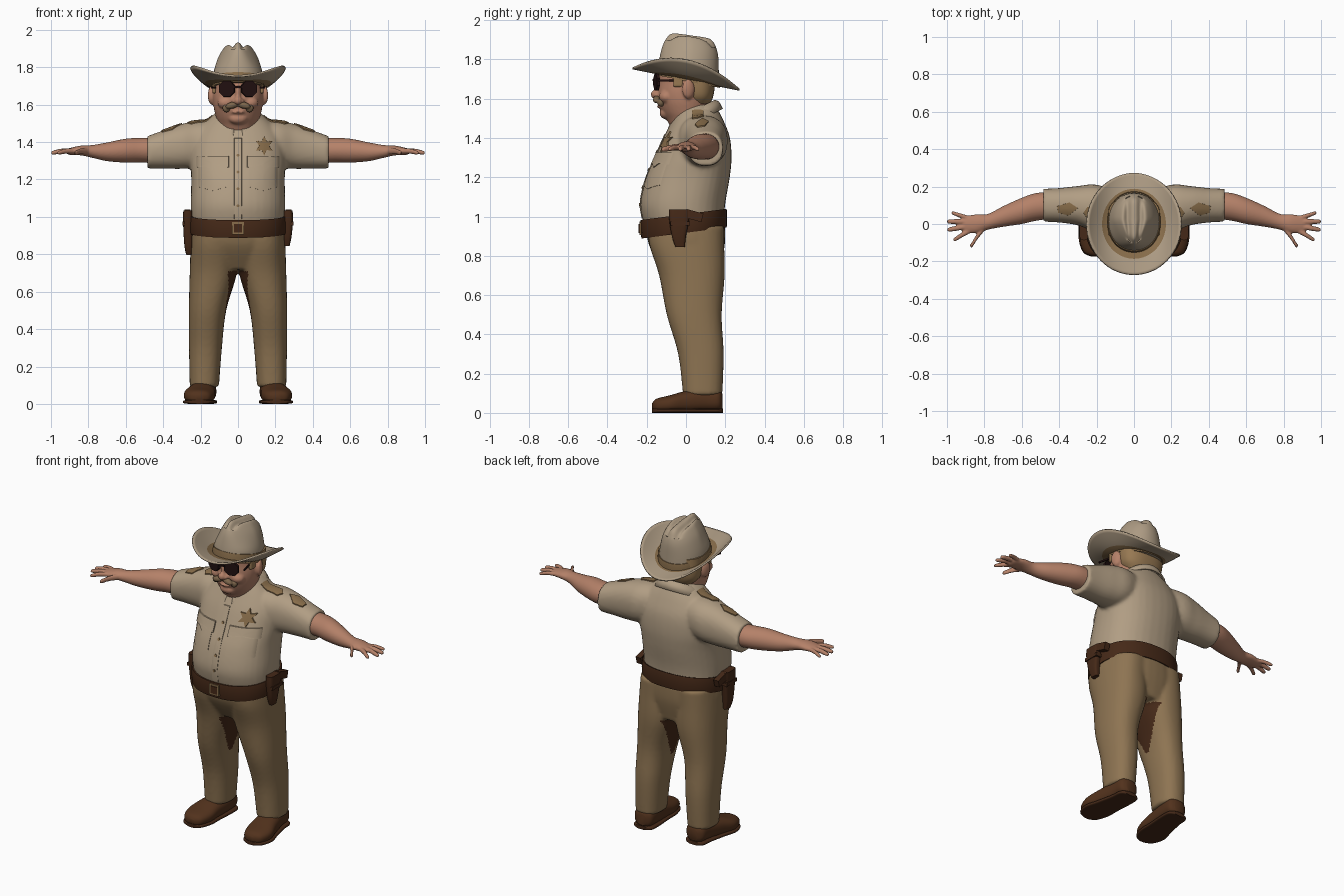
import bpy, bmesh
from math import sin, cos, pi, exp, radians
from mathutils import Vector, Matrix
from mathutils.bvhtree import BVHTree

if "Cube" in bpy.data.objects:
    bpy.data.objects.remove(bpy.data.objects["Cube"])


def material(name, *rgb):
    m = bpy.data.materials.new(name)
    m.use_nodes = True
    m.diffuse_color = (*rgb, 1)
    m.node_tree.nodes["Principled BSDF"].inputs["Base Color"].default_value = (*rgb, 1)
    return m


SHIRT = material("khaki shirt", .44, .34, .23)
PANTS = material("tan trousers", .27, .175, .085)
LEATHER = material("dark leather", .06, .022, .009)
SHOE = material("brown shoe", .085, .032, .012)
SKIN = material("skin", .46, .22, .14)
LENS = material("dark lens", .015, .005, .005)
HAIR = material("sandy hair", .31, .19, .085)
TACHE = material("grey brown moustache", .2, .13, .07)
FELT = material("hat felt", .42, .33, .23)
TAN = material("tan trim", .25, .155, .07)


def sample(rings, n):
    """Catmull-Rom interpolation between profile rings."""
    out = []
    for i in range(len(rings) - 1):
        a, b, c, d = (rings[min(max(i + k, 0), len(rings) - 1)] for k in (-1, 0, 1, 2))
        for k in range(n):
            t = k / n
            out.append([q + .5 * t * (r - p + t * (2 * p - 5 * q + 4 * r - s + t * (3 * (q - r) + s - p)))
                        for p, q, r, s in zip(a, b, c, d)])
    return out + [list(rings[-1])]


def loft(bm, axis, rings, power=2, seg=36, n=5):
    """Closed tube; each ring is position, two centres and two radii."""
    rows = []
    for a, c1, c2, r1, r2 in sample(rings, n):
        row = []
        for k in range(seg):
            u, v = cos(2 * pi * k / seg), sin(2 * pi * k / seg)
            p = c1 + r1 * abs(u) ** (2 / power) * (1 if u > 0 else -1)
            q = c2 + r2 * abs(v) ** (2 / power) * (1 if v > 0 else -1)
            row.append(bm.verts.new({"x": (a, p, q), "y": (p, a, q), "z": (p, q, a)}[axis]))
        rows.append(row)
    skin_rows(bm, rows)
    bm.faces.new(rows[0])
    bm.faces.new(rows[-1])


def skin_rows(bm, rows, closed=True):
    for r, s in zip(rows, rows[1:]):
        for k in range(len(r) if closed else len(r) - 1):
            j = (k + 1) % len(r)
            bm.faces.new((r[k], r[j], s[j], s[k]))


def place(loc, scale, rot=(0, 0, 0)):
    turn = Matrix.Identity(4)
    for angle, ax in zip(rot, "XYZ"):
        turn = Matrix.Rotation(radians(angle), 4, ax) @ turn
    return Matrix.Translation(loc) @ turn @ Matrix.Diagonal((*scale, 1))


def ball(bm, *args):
    bmesh.ops.create_uvsphere(bm, u_segments=20, v_segments=12, radius=1, matrix=place(*args))


def box(bm, *args):
    bmesh.ops.create_cube(bm, size=1, matrix=place(*args))


def both(bm):
    """Copy everything across the middle plane."""
    geo = bmesh.ops.duplicate(bm, geom=bm.verts[:] + bm.edges[:] + bm.faces[:])["geom"]
    for v in geo:
        if isinstance(v, bmesh.types.BMVert):
            v.co.x *= -1


def finish(bm, name, mats, voxel=0, passes=3, angle=40, rule=None):
    """Turn the bmesh into an object, optionally fusing its parts together."""
    bmesh.ops.recalc_face_normals(bm, faces=bm.faces[:])
    me = bpy.data.meshes.new(name)
    bm.to_mesh(me)
    bm.free()
    ob = bpy.data.objects.new(name, me)
    bpy.context.scene.collection.objects.link(ob)
    if voxel:
        r = ob.modifiers.new("Fuse", "REMESH")
        r.mode, r.voxel_size = "VOXEL", voxel
        s = ob.modifiers.new("Soften", "SMOOTH")
        s.iterations = passes
        dg = bpy.context.evaluated_depsgraph_get()
        me = bpy.data.meshes.new_from_object(ob.evaluated_get(dg))
        ob.modifiers.clear()
        ob.data = me
    me.materials.clear()
    for m in mats:
        me.materials.append(m)
    for p in me.polygons:
        p.use_smooth = True
        p.material_index = rule(p.center, p.normal) if rule else 0
    if not voxel:
        me.set_sharp_from_angle(angle=radians(angle))
    return ob


# Shirt: torso and short sleeves fused
bm = bmesh.new()
loft(bm, "x", [(.05, .075, 1.41, .09, .1), (.2, .085, 1.39, .125, .125), (.3, .098, 1.377, .105, .12),
               (.4, .1, 1.36, .092, .102), (.485, .1, 1.345, .088, .087)], 2.3)
both(bm)
loft(bm, "z", [(.92, 0, 0, .24, .2), (1, 0, -.015, .25, .21), (1.08, 0, -.015, .253, .217), (1.2, 0, .01, .25, .213),
               (1.3, 0, .037, .255, .195), (1.4, 0, .054, .245, .17), (1.48, 0, .06, .2, .135),
               (1.54, 0, .06, .14, .105), (1.57, 0, .06, .1, .085)], 2.3)
shirt = finish(bm, "shirt", [SHIRT], .011, 4)
tree = BVHTree.FromPolygons([v.co for v in shirt.data.vertices], [p.vertices[:] for p in shirt.data.polygons])


def plate(name, outline, mat, top=False, lift=.006):
    """Thin panel laid on the shirt from the front or from above."""
    way = Vector((0, 0, -1) if top else (0, 1, 0))
    pts = [Vector(a).lerp(Vector(b), k / 5) for a, b in zip(outline, outline[1:] + outline[:1]) for k in range(5)]
    mid = sum(pts, Vector((0, 0))) / len(pts)
    bm = bmesh.new()
    rows = []
    for f, h in ((.02, lift), (.25, lift), (.5, lift), (.75, lift), (1, lift), (1.02, -.008)):
        row = []
        for p in pts:
            x, w = mid.lerp(p, f)
            start = Vector((x, w, 2) if top else (x, -1, w))
            hit = tree.ray_cast(start, way)[0] or tree.find_nearest(start)[0]
            row.append(bm.verts.new(hit - way * h))
        rows.append(row)
    skin_rows(bm, rows)
    bm.faces.new(rows[0])
    finish(bm, name, [mat])


def disc(x, z, r, n=6, inner=1):
    return [(x + r * (inner if k % 2 else 1) * sin(pi * k / n), z + r * (inner if k % 2 else 1) * cos(pi * k / n))
            for k in range(2 * n)]


# Shirt details
plate("button_placket", [(-.02, .99), (.02, .99), (.02, 1.42), (-.02, 1.42)], SHIRT, lift=.004)
for i in range(4):
    plate("shirt_button", disc(0, 1.06 + .09 * i, .008, 4), TAN, lift=.008)
plate("star_badge", disc(.14, 1.38, .052, 6, .5), TAN, lift=.008)
for s in (1, -1):
    plate("chest_pocket", [(s * x, z) for x, z in ((.06, 1.3), (.21, 1.3), (.21, 1.16), (.135, 1.14), (.06, 1.16))],
          SHIRT, lift=.003)
    plate("pocket_flap", [(s * x, z) for x, z in ((.05, 1.325), (.22, 1.325), (.22, 1.265), (.17, 1.27),
                                                  (.135, 1.25), (.1, 1.27), (.05, 1.265))], SHIRT, lift=.009)
    plate("sleeve_patch", [(s * x, y) for x, y in ((.3, .085), (.345, .115), (.41, .095), (.405, .06), (.35, .045))],
          TAN, True)
    plate("shoulder_strap", [(s * x, y) for x, y in ((.14, .03), (.14, .09), (.25, .09), (.27, .06), (.25, .03))],
          TAN, True)

# Open collar with pointed front wings
bm = bmesh.new()
rows = []
for rx, ry, dz, drop in ((.112, .11, -.04, 0), (.118, .115, 0, 0), (.135, .13, -.015, .02), (.16, .148, -.06, .045)):
    row = []
    for k in range(41):
        t = radians(10 + 8.5 * k)
        y = .035 - ry * cos(t)
        z = 1.515 + .5 * y + dz - drop * max(0, cos(t)) ** 3
        row.append(bm.verts.new((rx * sin(t), y, z)))
    rows.append(row)
skin_rows(bm, rows, False)
solid = finish(bm, "collar", [SHIRT]).modifiers.new("Thickness", "SOLIDIFY")
solid.thickness, solid.offset = .01, 0

# Trousers, darker on the inner thighs
bm = bmesh.new()
loft(bm, "z", [(.09, .18, .085, .078, .1), (.3, .174, .076, .088, .116), (.5, .163, .042, .1, .14),
               (.7, .132, .03, .126, .167), (.85, .127, .005, .126, .19), (.95, .12, 0, .125, .195)], 2.3)
both(bm)
loft(bm, "z", [(.72, 0, .03, .2, .14), (.85, 0, .005, .252, .192), (.96, 0, -.003, .247, .202)], 2.3)
finish(bm, "trousers", [PANTS, LEATHER], .011, 4,
       rule=lambda c, n: int(.45 < c.z < .72 and n.x * c.x < 0 and abs(n.x) > .6 and abs(c.y - .03) < (c.z - .42) * .5))

# Shoes with separate soles
plan = [(-.172, .205, .035, .02, .015), (-.15, .208, .038, .06, .034), (-.08, .207, .045, .083, .045),
        (0, .196, .056, .074, .056), (.1, .182, .066, .066, .06), (.165, .18, .066, .06, .056), (.187, .18, .06, .03, .035)]
bm = bmesh.new()
loft(bm, "y", plan, 2.4)
for v in bm.verts:
    v.co.z = max(v.co.z, .018)
both(bm)
finish(bm, "shoes", [SHOE])
bm = bmesh.new()
loft(bm, "y", [(y * 1.01, cx, .011, rx + .004, .011) for y, cx, cz, rx, rz in plan], 4)
both(bm)
finish(bm, "shoe_soles", [LEATHER])

# Bare arms and spread hands
bm = bmesh.new()
loft(bm, "x", [(.42, .1, 1.355, .07, .068), (.52, .092, 1.356, .074, .066), (.6, .07, 1.354, .07, .064),
               (.7, .04, 1.348, .055, .05), (.78, .012, 1.35, .042, .034), (.84, .002, 1.355, .05, .026),
               (.9, -.003, 1.35, .045, .018), (.915, -.003, 1.35, .035, .012)])
for x0, y0, x1, y1, r in ((.88, .032, .975, .058, .012), (.88, .012, .998, .013, .014), (.88, -.012, .997, -.03, .014),
                          (.87, -.032, .965, -.082, .014), (.8, -.02, .875, -.112, .017)):
    loft(bm, "x", [(x0, y0, 1.352, r, r), ((x0 + x1) / 2, (y0 + y1) / 2, 1.352, r, r),
                   (x1 - .008, y1, 1.343, r * .85, r * .8), (x1 + .002, y1, 1.342, .004, .004)], seg=12)
both(bm)
finish(bm, "arms", [SKIN], .006, 2)

# Head with nose, cheeks, ears and chin fused
bm = bmesh.new()
loft(bm, "z", [(1.42, 0, .03, .1, .09), (1.49, 0, .015, .107, .112), (1.53, 0, 0, .117, .12),
               (1.58, 0, -.007, .129, .131), (1.63, 0, -.007, .134, .137), (1.68, 0, 0, .132, .138),
               (1.74, 0, 0, .125, .13), (1.79, 0, 0, .09, .1)])
ball(bm, (.141, .012, 1.65), (.018, .034, .05), (0, 0, 20))
ball(bm, (.065, -.098, 1.61), (.045, .04, .035))
ball(bm, (.02, -.148, 1.618), (.015, .016, .014))
both(bm)
ball(bm, (0, -.155, 1.622), (.022, .025, .024))
ball(bm, (0, -.138, 1.66), (.016, .022, .045))
ball(bm, (0, -.1, 1.525), (.05, .034, .03))
ball(bm, (0, -.13, 1.56), (.035, .018, .009))
finish(bm, "head", [SKIN], .007, 3)

# Hair round the back and sides
bm = bmesh.new()
loft(bm, "z", [(1.575, 0, .06, .1, .064), (1.61, 0, .06, .128, .078), (1.66, 0, .055, .138, .091),
               (1.74, 0, .05, .137, .096)], 2.4)
finish(bm, "hair", [HAIR])
bm = bmesh.new()
box(bm, (.128, -.04, 1.695), (.018, .05, .07))
both(bm)
finish(bm, "sideburns", [HAIR], .006, 3)

# Moustache
bm = bmesh.new()
ball(bm, (.03, -.148, 1.597), (.038, .02, .018), (0, 14, -12))
ball(bm, (.063, -.128, 1.58), (.02, .018, .022), (0, 25, 0))
both(bm)
finish(bm, "moustache", [TACHE], .005, 2)

# Sunglasses
bm = bmesh.new()
bmesh.ops.create_cone(bm, cap_ends=True, segments=8, radius1=.048, radius2=.045, depth=.014,
                      matrix=place((.06, -.15, 1.685), (1, 1, 1), (90, 0, 14)) @ Matrix.Rotation(pi / 8, 4, "Z"))
box(bm, (.124, -.07, 1.692), (.007, .15, .01), (0, 0, 13))
both(bm)
box(bm, (0, -.165, 1.695), (.05, .01, .01))
finish(bm, "sunglasses", [LENS], angle=20)

# Hat brim, curled up at the sides and tilted back
SLOPE = .2
bm = bmesh.new()
rows = []
for i in range(11):
    r = .48 + .052 * i
    row = []
    for k in range(64):
        c, s = cos(2 * pi * k / 64), sin(2 * pi * k / 64)
        y = .272 * r * s
        row.append(bm.verts.new((.252 * r * c, y, 1.7 - SLOPE * y + .098 * c * c * (i / 10) ** 1.6)))
    rows.append(row)
skin_rows(bm, rows)
solid = finish(bm, "hat_brim", [FELT, TAN],
               rule=lambda c, n: int(abs(c.x / .252) ** 2 + abs(c.y / .272) ** 2 < .48)).modifiers.new("Felt", "SOLIDIFY")
solid.thickness, solid.offset = .01, 0

# Hat crown, pinched at the front with two dents on top
bm = bmesh.new()
loft(bm, "z", [(1.69, 0, .01, .138, .158), (1.77, 0, .015, .132, .152), (1.85, 0, .022, .108, .141),
               (1.9, 0, .025, .08, .12), (1.922, 0, .025, .058, .095), (1.926, 0, .025, .03, .05),
               (1.926, 0, .025, .004, .006)], 2.1, 56)
for v in bm.verts:
    x, y, z = v.co
    high = min(max((z - 1.76) / .15, 0), 1)
    v.co.x *= 1 - high * .35 * min(max(-y / .11 + .2, 0), 1)
    v.co.z -= (SLOPE - .06 * high) * y + .022 * high * exp(-((abs(x) - .035) / .016) ** 2) * (z > 1.89)
finish(bm, "hat_crown", [FELT], angle=70)
bm = bmesh.new()
loft(bm, "z", [(1.69, 0, .01, .144, .164), (1.725, 0, .012, .142, .161), (1.745, 0, .013, .139, .158)], 2.1, 56)
for v in bm.verts:
    v.co.z -= SLOPE * v.co.y
finish(bm, "hat_band", [TAN])

# Belt and buckle
bm = bmesh.new()
loft(bm, "z", [(.92, 0, -.01, .257, .214), (.925, 0, -.01, .261, .218), (1.005, 0, -.012, .261, .22),
               (1.01, 0, -.012, .257, .216)], 2.3, 48, 2)
for v in bm.verts:
    v.co.z += .13 * v.co.y
finish(bm, "belt", [LEATHER])
bm = bmesh.new()
box(bm, (0, -.231, .94), (.066, .014, .068))
finish(bm, "buckle_frame", [TAN])
bm = bmesh.new()
box(bm, (0, -.235, .94), (.044, .014, .046))
finish(bm, "buckle_centre", [LEATHER])

# Holsters with pistol grips; the right one hangs lower
for s, low, name in ((1, 0, "left"), (-1, .05, "right")):
    bm = bmesh.new()
    loft(bm, "z", [(.845 - low, s * .262, -.03, .014, .024), (.9 - low, s * .265, -.036, .022, .036),
                   (.98, s * .268, -.035, .026, .05), (1.035, s * .268, -.035, .024, .052)], 3.5)
    box(bm, (s * .27, .04, 1.005), (.034, .09, .045), (-15, 0, 0))
    box(bm, (s * .272, -.03, .965), (.05, .1, .02))
    finish(bm, name + "_holster", [LEATHER], angle=30)
